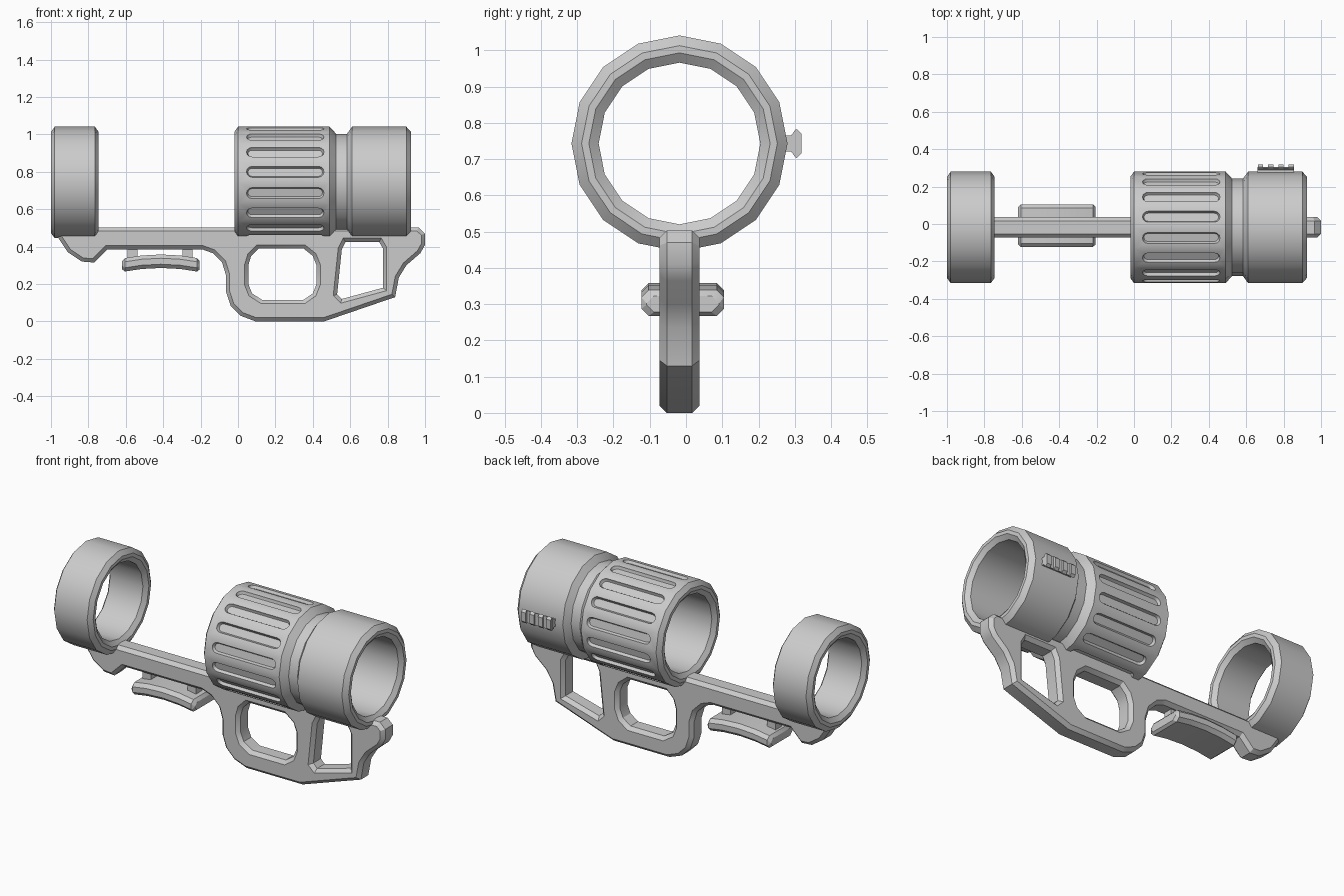
import bpy, bmesh
from math import sin, cos, pi
from mathutils import Matrix, Vector

cube = bpy.data.objects.get("Cube")
if cube:
    bpy.data.objects.remove(cube, do_unlink=True)

AXIS_Y, AXIS_Z, SIDES = -0.018, 0.743, 16

grey = bpy.data.materials.new("plain grey")
grey.use_nodes = True
grey.diffuse_color = (0.6, 0.6, 0.6, 1)
grey.node_tree.nodes["Principled BSDF"].inputs["Base Color"].default_value = grey.diffuse_color


def add_mesh(name, mesh):
    obj = bpy.data.objects.new(name, mesh)
    bpy.context.collection.objects.link(obj)
    mesh.materials.clear()
    mesh.materials.append(grey)
    return obj


def finish(name, bm):
    bmesh.ops.recalc_face_normals(bm, faces=bm.faces[:])
    mesh = bpy.data.meshes.new(name)
    bm.to_mesh(mesh)
    bm.free()
    return add_mesh(name, mesh)


def smooth(obj):
    bpy.ops.object.select_all(action='DESELECT')
    obj.select_set(True)
    bpy.context.view_layer.objects.active = obj
    bpy.ops.object.shade_smooth_by_angle(angle=pi / 6)


def loft(bm, rings, closed=False):
    """Skin a row of equal loops; cap the ends unless the row closes on itself."""
    loops = [[bm.verts.new(p) for p in ring] for ring in rings]
    pairs = list(zip(loops, loops[1:]))
    if closed:
        pairs.append((loops[-1], loops[0]))
    else:
        bm.faces.new(loops[0])
        bm.faces.new(loops[-1])
    for a, b in pairs:
        for i in range(len(a)):
            j = (i + 1) % len(a)
            bm.faces.new((a[i], a[j], b[j], b[i]))


def tube(name, profile):
    """Turn a closed (x, radius) profile around the barrel axis."""
    bm = bmesh.new()
    angles = [2 * pi * k / SIDES for k in range(SIDES)]
    loft(bm, [[(x, AXIS_Y + r * sin(a), AXIS_Z + r * cos(a)) for a in angles]
              for x, r in profile], closed=True)
    return finish(name, bm)


def box(bm, x, y, z):
    lo, hi = Vector((x[0], y[0], z[0])), Vector((x[1], y[1], z[1]))
    size = Matrix.Diagonal((*(hi - lo), 1))
    bmesh.ops.create_cube(bm, size=1, matrix=Matrix.Translation((lo + hi) / 2) @ size)


# Front ring
smooth(tube("front_ring", [(-1, .25), (-1, .27), (-.98, .298), (-.765, .298),
                           (-.745, .27), (-.745, .25), (-.765, .223), (-.98, .223)]))

# Rear barrel: grooved drum, narrow neck and end collar
barrel = tube("barrel", [(-.02, .25), (-.02, .27), (0, .298), (.49, .298), (.525, .26),
                         (.582, .26), (.61, .298), (.9, .298), (.925, .27), (.925, .25),
                         (.905, .223), (0, .223)])


# Rounded slots, one in the middle of each drum face
def slot_outline(half_width, radius, turn):
    points = []
    for centre, start in ((.43, -pi / 2), (.075, pi / 2)):
        for k in range(7):
            a = start + pi * k / 6
            p = Vector((centre + half_width * cos(a), half_width * sin(a), radius))
            points.append(turn @ p)
    return points


bm = bmesh.new()
for k in range(SIDES):
    turn = Matrix.Translation((0, AXIS_Y, AXIS_Z)) @ Matrix.Rotation(2 * pi * (k + .5) / SIDES, 4, 'X')
    loft(bm, [slot_outline(w, r, turn) for w, r in ((.022, .277), (.03, .292), (.03, .31))])
cutter = finish("groove_cutter", bm)
cut = barrel.modifiers.new("grooves", 'BOOLEAN')
cut.operation, cut.solver, cut.object = 'DIFFERENCE', 'EXACT', cutter
carved = bpy.data.meshes.new_from_object(barrel.evaluated_get(bpy.context.evaluated_depsgraph_get()))
barrel.modifiers.clear()
barrel.data = carved
bpy.data.objects.remove(cutter, do_unlink=True)
smooth(barrel)

# Frame: chamfered flat outline with a trigger opening and a stock opening
outline = [(-.95, .503), (-.97, .46), (-.91, .37), (-.835, .32), (-.77, .315), (-.70, .385),
           (-.19, .385), (-.135, .365), (-.085, .315), (-.065, .25), (-.065, .16), (-.04, .085),
           (.015, .03), (.095, 0), (.46, 0), (.84, .13), (.86, .235), (.9, .3), (.975, .365),
           (1, .41), (1, .47), (.965, .503)]
trigger_hole = [(.11, .39), (.35, .39), (.40, .35), (.42, .3), (.42, .2), (.40, .15), (.35, .115),
                (.13, .115), (.075, .15), (.055, .2), (.055, .3), (.07, .35)]
stock_hole = [(.575, .425), (.755, .425), (.775, .39), (.775, .18), (.555, .12),
              (.53, .145), (.555, .385)]
CHAMFER, HALF = .02, .055
curve = bpy.data.curves.new("frame_outline", 'CURVE')
curve.dimensions, curve.fill_mode = '2D', 'BOTH'
curve.extrude, curve.bevel_depth = HALF - CHAMFER, CHAMFER
curve.bevel_resolution, curve.offset = 0, -CHAMFER
for loop in (outline[::-1], trigger_hole, stock_hole):
    spline = curve.splines.new('POLY')
    spline.points.add(len(loop) - 1)
    for point, (x, z) in zip(spline.points, loop):
        point.co = (x, z, 0, 1)
    spline.use_cyclic_u = True
temp = bpy.data.objects.new("frame_outline", curve)
bpy.context.collection.objects.link(temp)
bpy.context.view_layer.update()
mesh = bpy.data.meshes.new_from_object(temp.evaluated_get(bpy.context.evaluated_depsgraph_get()))
bpy.data.objects.remove(temp, do_unlink=True)
mesh.transform(Matrix.Translation((0, AXIS_Y, 0)) @ Matrix.Rotation(pi / 2, 4, 'X'))
bm = bmesh.new()
bm.from_mesh(mesh)
bmesh.ops.remove_doubles(bm, verts=bm.verts[:], dist=.0002)
smooth(finish("frame", bm))

# Arched hand rest under the fore end
bm = bmesh.new()
rings = []
for t, inset in ((-1, .014), (-.93, 0), (-.5, 0), (0, 0), (.5, 0), (.93, 0), (1, .014)):
    x, mid = -.412 + .207 * t, .322 - .022 * t * t
    w, h, c = .114 - inset, .036 - inset, .02
    corner = [(w, h - c), (w - c, h)]
    section = corner + [(-y, z) for y, z in corner[::-1]]
    section += [(-y, -z) for y, z in section]
    rings.append([(x, -.009 + y, mid + z) for y, z in section])
loft(bm, rings)
smooth(finish("hand_rest", bm))

# Posts that hang the rest from the frame
bm = bmesh.new()
for x in (-.565, -.27):
    box(bm, (x - .027, x + .027), (-.045, .01), (.33, .4))
finish("rest_posts", bm)

# Toothed accessory rail on the back side of the collar
bm = bmesh.new()
box(bm, (.66, .855), (.26, .297), (AXIS_Z - .022, AXIS_Z + .022))
for x0, x1, shape in [(.66, .855, ((.29, .022), (.3, .036), (.305, .036)))] + \
        [(x, x + .028, ((.3, .036), (.305, .04), (.318, .027))) for x in (.663, .717, .772, .827)]:
    section = [(y, AXIS_Z + h) for y, h in shape] + [(y, AXIS_Z - h) for y, h in shape[::-1]]
    loft(bm, [[(x, y, z) for y, z in section] for x in (x0, x1)])
finish("side_rail", bm)
